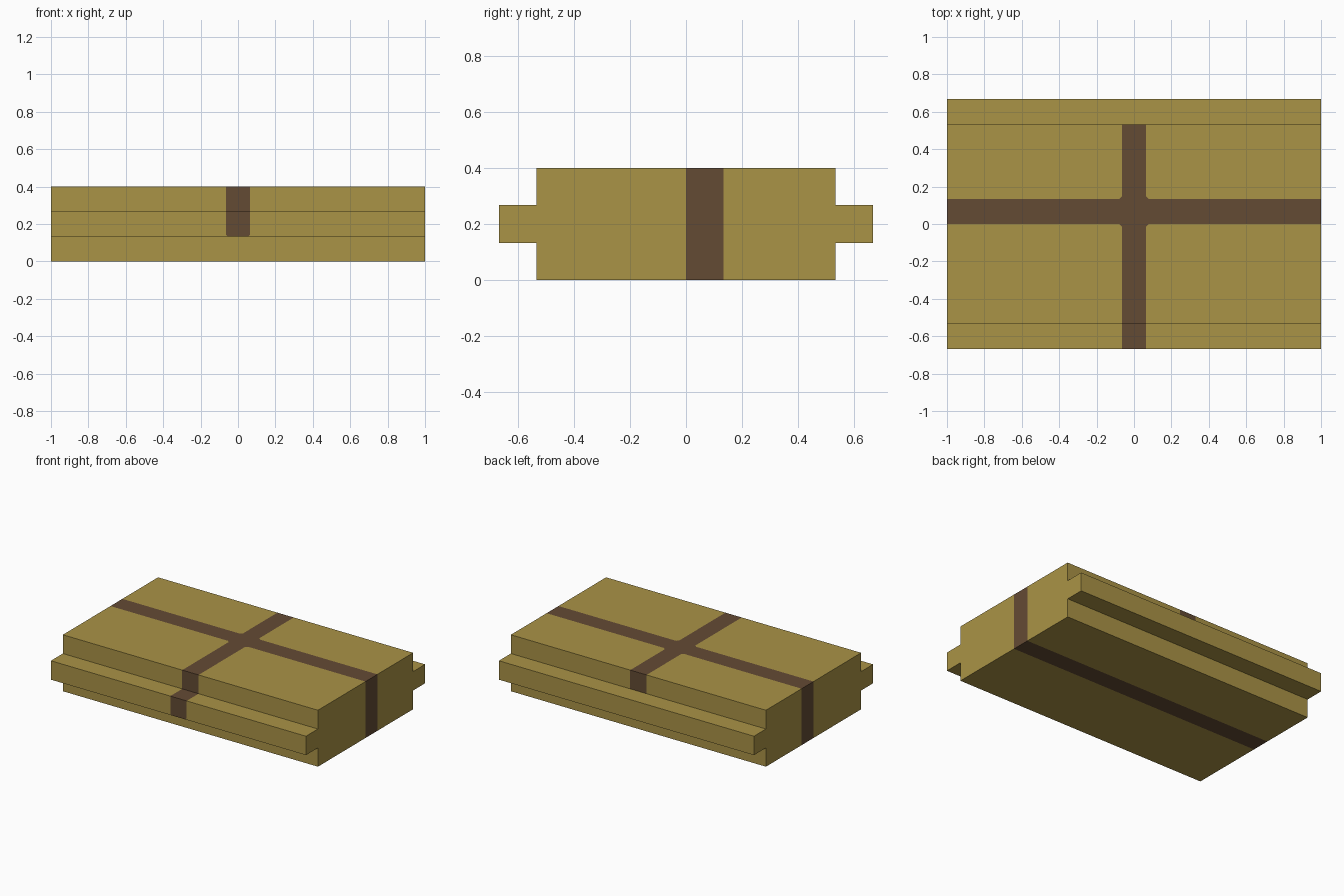
import bpy, bmesh
from mathutils import Vector

if "Cube" in bpy.data.objects:
    bpy.data.objects.remove(bpy.data.objects["Cube"])


def make_material(name, rgb):
    m = bpy.data.materials.new(name)
    m.use_nodes = True
    m.diffuse_color = (*rgb, 1)
    m.node_tree.nodes["Principled BSDF"].inputs["Base Color"].default_value = (*rgb, 1)
    return m


olive = make_material("olive gold", (0.402, 0.292, 0.061))
brown = make_material("dark brown", (0.127, 0.070, 0.034))

HALF = 0.064            # half width of the lengthwise stripe
Y0, Y1 = 0.0, 0.133     # band wrapping around the block
IN, OUT = 0.533, 0.667  # side wall and side rail, in y
LO, HI, TOP = 0.133, 0.267, 0.4
FILLET = 0.015          # small diagonal at stripe corners

# Block with a rail along both long sides: one profile swept along x
half = [(IN, 0), (IN, LO), (OUT, LO), (OUT, HI), (IN, HI), (IN, TOP)]
profile = half + [(-y, z) for y, z in reversed(half)]

bm = bmesh.new()
base = bm.faces.new([bm.verts.new((-1, y, z)) for y, z in profile])
ext = bmesh.ops.extrude_face_region(bm, geom=[base])
bmesh.ops.translate(bm, vec=(2, 0, 0),
                    verts=[v for v in ext["geom"] if isinstance(v, bmesh.types.BMVert)])
bmesh.ops.recalc_face_normals(bm, faces=bm.faces)


def cut(co, normal, faces=None):
    """Split the given faces (or all of them) along a plane."""
    faces = faces or list(bm.faces)
    edges = {e for f in faces for e in f.edges}
    verts = {v for f in faces for v in f.verts}
    bmesh.ops.bisect_plane(bm, geom=[*verts, *edges, *faces], dist=1e-5,
                           plane_co=co, plane_no=normal)
    bm.normal_update()


# Stripe borders
for x in (-HALF, HALF):
    cut((x, 0, 0), (1, 0, 0))
for y in (Y0, Y1):
    cut((0, y, 0), (0, 1, 0))


def on_top(c):
    return c.z > TOP - 0.001


def on_front_rail(c):
    return c.y < -OUT + 0.001


# Diagonals where the stripes cross
for sx in (-1, 1):
    for y, sy in ((Y0, -1), (Y1, 1)):
        quadrant = []
        for f in bm.faces:
            c = f.calc_center_median()
            if on_top(c) and c.x * sx > HALF and (c.y - y) * sy > 0 and abs(f.normal.z) > 0.9:
                quadrant.append(f)
        cut((sx * (HALF + FILLET), y, TOP), Vector((sx, sy, 0)).normalized(), quadrant)

# Diagonals at the lower end of the stripe on the front rail
for sx in (-1, 1):
    strip = [f for f in bm.faces if on_front_rail(f.calc_center_median())
             and abs(f.calc_center_median().x) < HALF]
    cut((sx * (HALF - 0.01), -OUT, LO), Vector((sx, 0, -1)).normalized(), strip)


def is_brown(f):
    c = f.calc_center_median()
    if Y0 < c.y < Y1:
        return True
    if on_top(c):
        near_y = min(abs(c.y - Y0), abs(c.y - Y1))
        return abs(c.x) < HALF or (abs(c.x) < HALF + FILLET and near_y < FILLET)
    if abs(c.x) > HALF:
        return False
    if on_front_rail(c):
        return not (abs(c.x) > HALF - 0.01 and c.z < LO + 0.01)
    if c.z > HI + 0.01:                       # both upper side walls
        return True
    return c.y < 0 and abs(c.z - HI) < 0.001  # top of the front rail


for f in bm.faces:
    f.material_index = int(is_brown(f))

mesh = bpy.data.meshes.new("railed_block")
bm.to_mesh(mesh)
bm.free()
mesh.materials.append(olive)
mesh.materials.append(brown)
block = bpy.data.objects.new("railed_block", mesh)
bpy.context.collection.objects.link(block)
